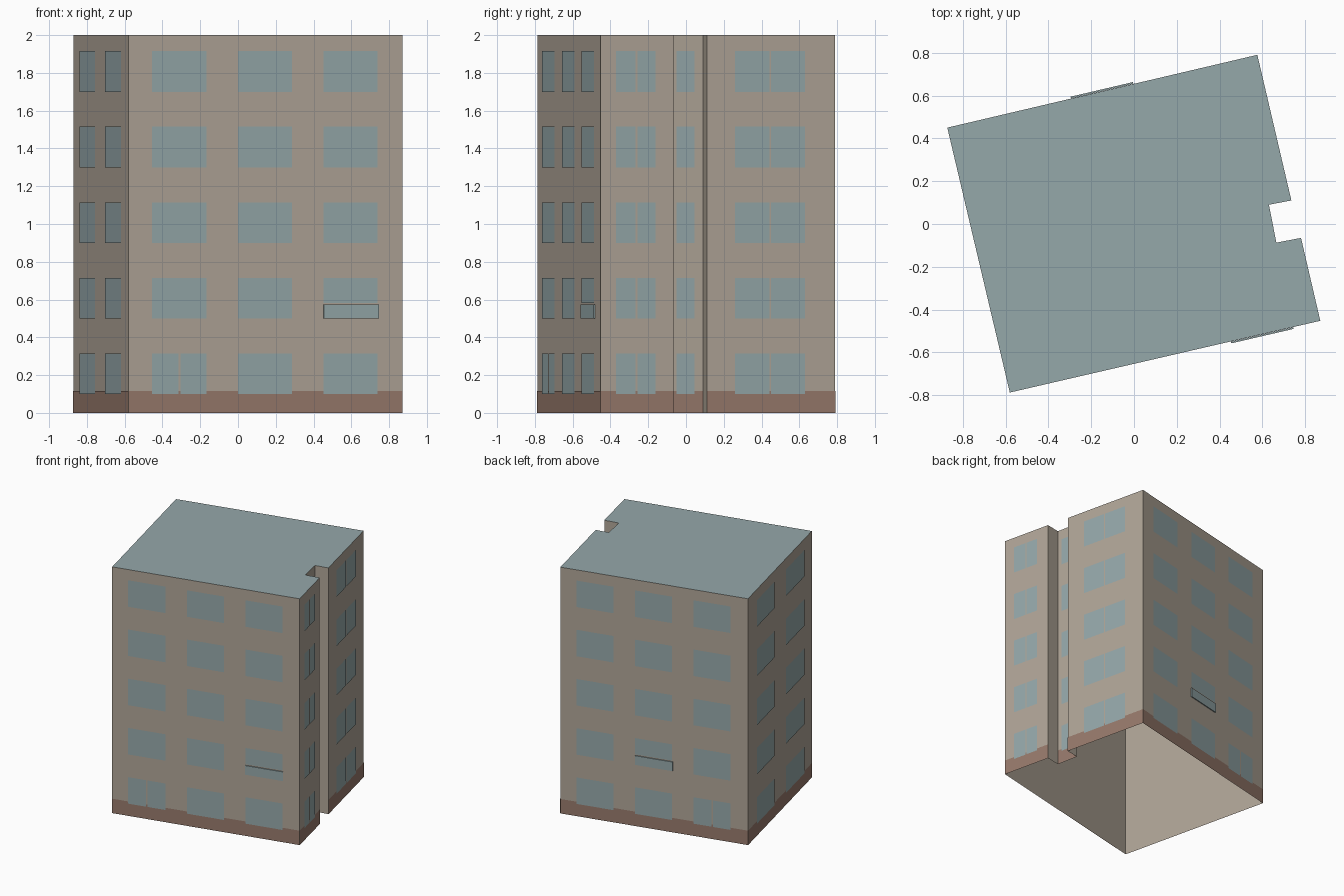
import bpy, bmesh
from mathutils import Vector

if "Cube" in bpy.data.objects:
    bpy.data.objects.remove(bpy.data.objects["Cube"], do_unlink=True)


def make_material(name, rgb):
    lin = [((c / 255 + 0.055) / 1.055) ** 2.4 for c in rgb] + [1.0]
    m = bpy.data.materials.new(name)
    m.use_nodes = True
    m.diffuse_color = lin
    m.node_tree.nodes["Principled BSDF"].inputs["Base Color"].default_value = lin
    return m


WALL = make_material("beige wall", (176, 165, 151))
GLASS = make_material("blue grey", (149, 168, 170))
BASE = make_material("brown plinth", (151, 122, 108))


def finish(name, bm, *mats):
    mesh = bpy.data.meshes.new(name)
    bm.to_mesh(mesh)
    bm.free()
    for m in mats:
        mesh.materials.append(m)
    ob = bpy.data.objects.new(name, mesh)
    bpy.context.collection.objects.link(ob)


# Building outline, counter-clockwise, with the stairwell notch on one side
RING = [Vector(p) for p in ((-.58, -.787), (.87, -.452), (.78, -.065), (.665, -.087),
                            (.63, .09), (.735, .11), (.576, .79), (-.872, .45))]
HEIGHT = 2.0
FRONT, RIGHT_NEAR, NOTCH, RIGHT_FAR, BACK, LEFT = 0, 1, 3, 5, 6, 7


def wall_quad(bm, wall, u0, u1, z0, z1, offset):
    """Rectangle on a wall, from fraction u0 to u1 along it."""
    p, q = RING[wall], RING[(wall + 1) % len(RING)]
    d = q - p
    out = Vector((d.y, -d.x)).normalized() * offset
    verts = []
    for u, z in ((u0, z0), (u1, z0), (u1, z1), (u0, z1)):
        xy = p + d * u + out
        verts.append(bm.verts.new((xy.x, xy.y, z)))
    return bm.faces.new(verts)


# Hollow shell: walls and flat roof, open underneath
bm = bmesh.new()
low = [bm.verts.new((p.x, p.y, 0)) for p in RING]
top = [bm.verts.new((p.x, p.y, HEIGHT)) for p in RING]
for i in range(len(RING)):
    j = (i + 1) % len(RING)
    bm.faces.new((low[i], low[j], top[j], top[i]))
bm.faces.new(top).material_index = 1
finish("building_shell", bm, WALL, GLASS)

# Plinth band on the outer walls and the notch back
bm = bmesh.new()
for wall in (FRONT, RIGHT_NEAR, NOTCH, RIGHT_FAR, BACK, LEFT):
    wall_quad(bm, wall, 0, 1, 0, .117, .002)
finish("plinth_band", bm, BASE)

# Window columns as fractions along each wall
THREE = [(.086, .285), (.4, .597), (.712, .909)]
COLUMNS = {
    FRONT: THREE,
    BACK: THREE,
    RIGHT_NEAR: [(.21, .477), (.503, .75)],
    NOTCH: [(.2, .74)],
    RIGHT_FAR: [(.22, .487), (.5, .765)],
    LEFT: [(.13, .41), (.585, .88)],
}
SPLIT = {(FRONT, 0), (BACK, 2)}       # ground floor windows with a mullion
PANELLED = {(FRONT, 2), (BACK, 1)}    # first floor windows with a raised panel

for wall, label in ((FRONT, "front"), (BACK, "back"), (RIGHT_NEAR, "side_near"),
                    (NOTCH, "notch"), (RIGHT_FAR, "side_far"), (LEFT, "other_side")):
    bm = bmesh.new()
    for floor in range(5):
        z = .1 + .4 * floor
        for col, (a, b) in enumerate(COLUMNS[wall]):
            key = (wall, col)
            if floor == 0 and key in SPLIT:
                mid = (a + b) / 2
                wall_quad(bm, wall, a, mid - .004, z, z + .215, .004)
                wall_quad(bm, wall, mid + .004, b, z, z + .215, .004)
            elif floor == 1 and key in PANELLED:
                wall_quad(bm, wall, a, b, z + .083, z + .215, .004)
            else:
                wall_quad(bm, wall, a, b, z, z + .215, .004)
    finish(label + "_windows", bm, GLASS)

# Thin raised panels below the two shortened windows
for wall, col in sorted(PANELLED):
    a, b = COLUMNS[wall][col]
    bm = bmesh.new()
    outer = wall_quad(bm, wall, a, b + .004, .5, .574, .009)
    inner = wall_quad(bm, wall, a, b + .004, .5, .574, .001)
    ov, iv = list(outer.verts), list(inner.verts)
    for i in range(4):
        j = (i + 1) % 4
        bm.faces.new((iv[i], iv[j], ov[j], ov[i]))
    inner.normal_flip()
    finish("window_panel", bm, GLASS)
